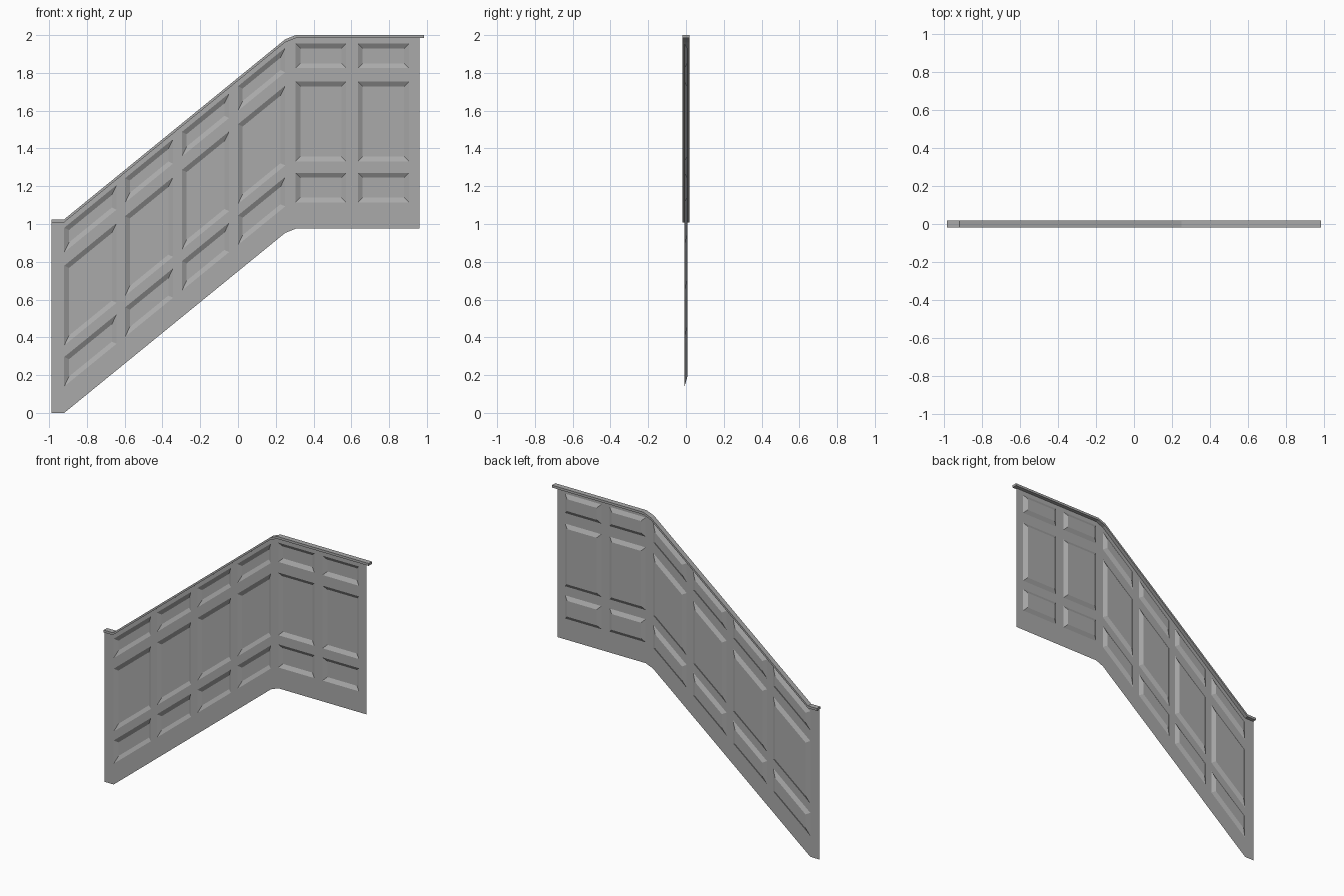
import bpy, bmesh, math

if "Cube" in bpy.data.objects:
    bpy.data.objects.remove(bpy.data.objects["Cube"])

# Stair line: bottom edge of the wall; every row follows it
PATH = [(-0.987, 0.0), (-0.92, 0.0), (0.25, 0.953), (0.305, 0.975), (0.985, 0.975)]
SHEET_Y, FLOOR_Y, BEVEL = -0.0075, 0.0075, 0.025


def base(x):
    for (x0, z0), (x1, z1) in zip(PATH, PATH[1:]):
        if x <= x1:
            return z0 + (z1 - z0) * (x - x0) / (x1 - x0)
    return PATH[-1][1]


grey = bpy.data.materials.new("dark_grey")
grey.diffuse_color = (0.4, 0.4, 0.4, 1)
grey.use_nodes = True
grey.node_tree.nodes["Principled BSDF"].inputs["Base Color"].default_value = grey.diffuse_color


def finish(name, bm):
    mesh = bpy.data.meshes.new(name)
    bm.to_mesh(mesh)
    bm.free()
    mesh.materials.append(grey)
    ob = bpy.data.objects.new(name, mesh)
    bpy.context.collection.objects.link(ob)
    return ob


# Panelled wall: single pressed sheet, odd columns and rows become recessed panels
cols = [-0.987, -0.92, -0.643, -0.598, -0.344, -0.297, -0.047, 0.0,
        0.25, 0.305, 0.573, 0.635, 0.905, 0.96]
rows = [0, 0.14, 0.296, 0.357, 0.779, 0.85, 0.98, 1.01]
bm = bmesh.new()
grid = [[bm.verts.new((x, SHEET_Y, base(x) + h)) for h in rows] for x in cols]
for i in range(len(cols) - 1):
    for j in range(len(rows) - 1):
        outer = [grid[i][j], grid[i + 1][j], grid[i + 1][j + 1], grid[i][j + 1]]
        if i % 2 == 0 or j % 2 == 0:
            bm.faces.new(outer)
            continue
        xa, xb = cols[i] + BEVEL, cols[i + 1] - BEVEL
        slope = (base(xb) - base(xa)) / (xb - xa)
        dz = BEVEL * math.hypot(1, slope)
        lo, hi = rows[j] + dz, rows[j + 1] - dz
        inner = [bm.verts.new((x, FLOOR_Y, base(x) + h))
                 for x, h in ((xa, lo), (xb, lo), (xb, hi), (xa, hi))]
        bm.faces.new(inner)
        for k in range(4):
            n = (k + 1) % 4
            bm.faces.new((outer[k], outer[n], inner[n], inner[k]))
finish("panelled_wall", bm)

# Cap rail: plain flat strip swept along the stair line
profile = [(0.0175, 0.0), (0.0175, -0.016), (-0.0175, -0.016), (-0.0175, 0.0)]
bm = bmesh.new()
rings = [[bm.verts.new((x, y, z + 1.025 + dz)) for y, dz in profile] for x, z in PATH]
for a, b in zip(rings, rings[1:]):
    for k in range(len(profile)):
        n = (k + 1) % len(profile)
        bm.faces.new((a[k], a[n], b[n], b[k]))
bm.faces.new(rings[0])
bm.faces.new(rings[-1])
bmesh.ops.recalc_face_normals(bm, faces=bm.faces)
finish("cap_rail", bm)
